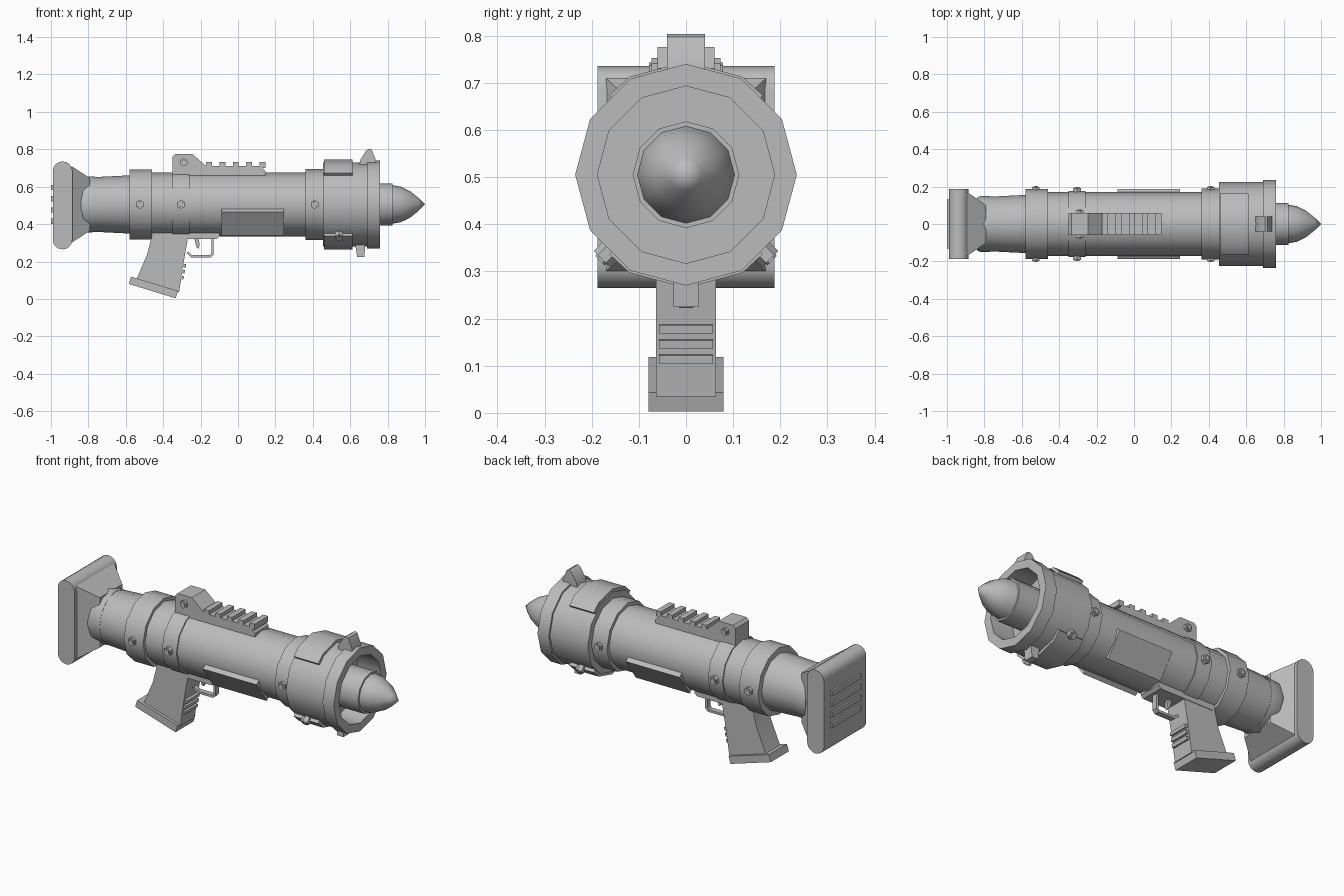
import bpy, bmesh
from math import sin, cos, pi, radians
from mathutils import Vector, Matrix

cube = bpy.data.objects.get("Cube")
if cube:
    bpy.data.objects.remove(cube, do_unlink=True)

AXIS = 0.505  # height of the barrel's centre line
grey = bpy.data.materials.new("plain grey")
grey.use_nodes = True
grey.diffuse_color = (0.5, 0.5, 0.5, 1)
grey.node_tree.nodes["Principled BSDF"].inputs["Base Color"].default_value = (0.5, 0.5, 0.5, 1)


def finish(name, bm):
    bmesh.ops.recalc_face_normals(bm, faces=bm.faces)
    mesh = bpy.data.meshes.new(name)
    bm.to_mesh(mesh)
    bm.free()
    mesh.materials.append(grey)
    ob = bpy.data.objects.new(name, mesh)
    bpy.context.collection.objects.link(ob)
    bpy.ops.object.select_all(action='DESELECT')
    ob.select_set(True)
    bpy.context.view_layer.objects.active = ob
    bpy.ops.object.shade_smooth_by_angle(angle=radians(35))
    return ob


def lathe(name, profile, sides=12):
    """Revolve (x, radius) points around the barrel axis."""
    bm = bmesh.new()
    verts = [bm.verts.new((x, 0, AXIS + r)) for x, r in profile]
    edges = [bm.edges.new(pair) for pair in zip(verts, verts[1:])]
    bmesh.ops.spin(bm, geom=verts + edges, cent=(0, 0, AXIS), axis=(1, 0, 0),
                   angle=2 * pi, steps=sides)
    bmesh.ops.remove_doubles(bm, verts=bm.verts, dist=0.0005)
    return finish(name, bm)


def extrude(name, outline, half):
    """Extrude an (x, z) outline symmetrically across y."""
    bm = bmesh.new()
    face = bm.faces.new([bm.verts.new((x, -half, z)) for x, z in outline])
    new = bmesh.ops.extrude_face_region(bm, geom=[face])["geom"]
    bmesh.ops.translate(bm, vec=(0, 2 * half, 0),
                        verts=[v for v in new if isinstance(v, bmesh.types.BMVert)])
    return finish(name, bm)


def box(name, centre, size, tilt=0, axis='X'):
    bm = bmesh.new()
    m = Matrix.Translation(centre) @ Matrix.Rotation(radians(tilt), 4, axis)
    bmesh.ops.create_cube(bm, size=1, matrix=m @ Matrix.Diagonal((*size, 1)))
    return finish(name, bm)


def bolt(name, centre, direction, radius=0.024):
    bm = bmesh.new()
    turn = Vector(direction).to_track_quat('Z', 'Y').to_matrix().to_4x4()
    for r1, r2, depth in ((radius, radius, 0.03), (radius * 0.7, radius * 0.6, 0.04)):
        bmesh.ops.create_cone(bm, cap_ends=True, segments=6, radius1=r1, radius2=r2,
                              depth=depth, matrix=Matrix.Translation(centre) @ turn)
    return finish(name, bm)


def curved_plate(name, x0, x1, middle, r0, r1):
    """Shell that hugs the barrel around the given angle."""
    bm = bmesh.new()
    loop = []
    spread = (-44, -30, 0, 30, 44)
    for r, order in ((r0, spread), (r1, spread[::-1])):
        for a in order:
            rr = r if abs(a) < 40 else r * 0.975
            t = radians(middle + a)
            loop.append(bm.verts.new((x0, rr * cos(t), AXIS + rr * sin(t))))
    face = bm.faces.new(loop)
    new = bmesh.ops.extrude_face_region(bm, geom=[face])["geom"]
    bmesh.ops.translate(bm, vec=(x1 - x0, 0, 0),
                        verts=[v for v in new if isinstance(v, bmesh.types.BMVert)])
    return finish(name, bm)


# Barrel and its rings
lathe("rear_collar", [(-0.84, 0), (-0.84, 0.14), (-0.82, 0.15), (-0.76, 0.148), (-0.76, 0)])
lathe("rear_tube", [(-0.77, 0), (-0.77, 0.146), (-0.57, 0.156), (-0.57, 0)])
lathe("barrel", [(-0.57, 0), (-0.57, 0.17), (0.47, 0.17), (0.47, 0)])
for label, x0, x1, r in (("rear", -0.58, -0.46, 0.188), ("middle", -0.35, -0.26, 0.177),
                         ("front", 0.36, 0.46, 0.189)):
    lathe(label + "_ring", [(x0, 0), (x0, r), (x1, r), (x1, 0)])

# Hollow muzzle with the rocket inside
lathe("muzzle", [(0.455, 0), (0.455, 0.224), (0.69, 0.224), (0.69, 0.235),
                 (0.76, 0.235), (0.76, 0.188), (0.62, 0.188), (0.62, 0)])
lathe("rocket_body", [(0.61, 0), (0.61, 0.113), (0.826, 0.113), (0.826, 0)])
lathe("rocket_nose", [(0.82, 0), (0.82, 0.104), (0.87, 0.095), (0.92, 0.071),
                      (0.965, 0.035), (1.0, 0)])
curved_plate("upper_muzzle_plate", 0.46, 0.613, 90, 0.215, 0.24)
curved_plate("lower_muzzle_plate", 0.46, 0.613, -90, 0.215, 0.24)

# Sight and lug on the muzzle
extrude("front_sight", [(0.645, 0.70), (0.655, 0.745), (0.685, 0.793), (0.70, 0.803),
                        (0.715, 0.797), (0.738, 0.74), (0.738, 0.70)], 0.04)
extrude("lower_lug", [(0.625, 0.30), (0.637, 0.225), (0.675, 0.225), (0.682, 0.30)], 0.027)

# Side bolts, panels and lower clamp bolts
for side, s in (("left", 1), ("right", -1)):
    for n, (x, r) in enumerate(((-0.525, 0.184), (-0.305, 0.178), (0.41, 0.184))):
        bolt(f"{side}_ring_bolt_{n + 1}", (x, s * r, AXIS), (0, s, 0))
    bolt(side + "_rail_bolt", (-0.29, s * 0.058, 0.73), (0, s, 0), 0.022)
    bolt(side + "_clamp_bolt", (0.54, s * 0.168, AXIS - 0.168), (0, s, -1))
    d = 0.149
    box(side + "_panel", (0.078, s * d * cos(radians(36)), AXIS - d * sin(radians(36))),
        (0.335, 0.05, 0.155), -36 * s)

# Top rail with rear sight block and teeth
extrude("rail_base", [(-0.35, 0.65), (-0.35, 0.76), (-0.335, 0.776), (-0.245, 0.776),
                      (-0.17, 0.71), (0.12, 0.71), (0.148, 0.68), (0.148, 0.65)], 0.06)
for i in range(5):
    x = -0.17 + i * 0.071
    extrude(f"rail_tooth_{i + 1}", [(x, 0.70), (x, 0.731), (x + 0.032, 0.731),
                                    (x + 0.032, 0.70)], 0.06)

# Shoulder pad: rounded block, ribs and a tapered neck
outline = []
for z, start in ((0.685, 0), (0.315, 180)):
    for k in range(9):
        t = radians(start + k * 22.5)
        outline.append((-0.938 + 0.052 * cos(t), z + 0.05 * sin(t)))
extrude("shoulder_pad", outline, 0.188)
for i in range(4):
    box(f"pad_rib_{i + 1}", (-0.99, 0, 0.415 + i * 0.06), (0.02, 0.26, 0.028))
bm = bmesh.new()
bmesh.ops.create_cube(bm, size=1, matrix=Matrix.Translation((-0.84, 0, AXIS)))
for v in bm.verts:
    rear = v.co.x < -0.84
    v.co = (-0.89 if rear else -0.79, (0.17 if rear else 0.10) * (1 if v.co.y > 0 else -1),
            AXIS + (0.205 if rear else 0.14) * (1 if v.co.z > AXIS else -1))
finish("pad_neck", bm)

# Grip
extrude("grip_mount", [(-0.47, 0.40), (-0.465, 0.335), (-0.45, 0.32), (-0.115, 0.32),
                       (-0.10, 0.335), (-0.10, 0.40)], 0.067)
extrude("grip", [(-0.46, 0.34), (-0.485, 0.24), (-0.545, 0.10), (-0.315, 0.035),
                 (-0.29, 0.20), (-0.265, 0.34)], 0.064)
extrude("grip_foot", [(-0.572, 0.119), (-0.584, 0.08), (-0.333, 0.003), (-0.321, 0.043)], 0.08)
for i in range(3):
    box(f"grip_ridge_{i + 1}", (-0.305 + i * 0.006, 0, 0.115 + i * 0.032),
        (0.03, 0.114, 0.018), 8, 'Y')

# Trigger and its guard
extrude("trigger", [(-0.235, 0.33), (-0.222, 0.275), (-0.21, 0.268), (-0.205, 0.29),
                    (-0.212, 0.33)], 0.01)
extrude("trigger_guard", [(-0.13, 0.33), (-0.13, 0.238), (-0.145, 0.222), (-0.25, 0.222),
                          (-0.275, 0.245), (-0.265, 0.253), (-0.247, 0.235), (-0.15, 0.235),
                          (-0.143, 0.243), (-0.143, 0.33)], 0.015)
